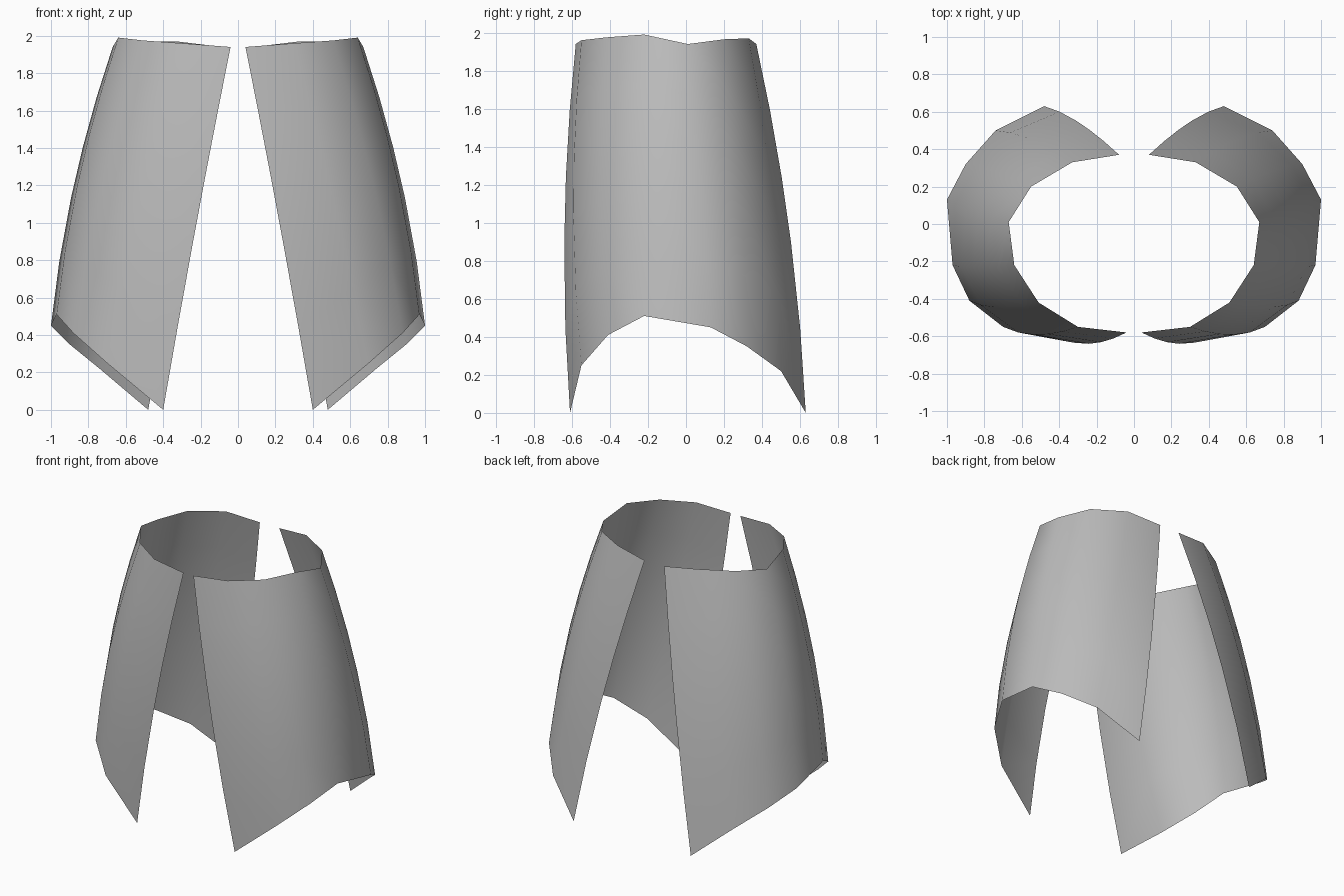
import bpy
import bmesh
from mathutils import Vector

cube = bpy.data.objects.get("Cube")
if cube:
    bpy.data.objects.remove(cube, do_unlink=True)

# Plain grey cloth
cloth = bpy.data.materials.new("grey_cloth")
cloth.use_nodes = True
grey = (0.5, 0.5, 0.5, 1)
cloth.diffuse_color = grey
cloth.node_tree.nodes["Principled BSDF"].inputs["Base Color"].default_value = grey

# Waist and hem outlines of one panel, from the front edge round to the back edge
WAIST = [(.04, -.58, 1.94), (.30, -.55, 1.96), (.51, -.42, 1.975), (.64, -.22, 1.99),
         (.67, .01, 1.94), (.55, .20, 1.965), (.33, .33, 1.97), (.08, .37, 1.94)]
HEM = [(.40, -.61, 0), (.70, -.55, .25), (.88, -.41, .41), (.97, -.22, .51),
       (1, .13, .45), (.90, .32, .35), (.74, .50, .22), (.48, .63, 0)]
ROWS = [0, .18, .36, .54, .77, 1]
BULGE = .045


def outward(i):
    """Horizontal direction pointing away from the body at column i."""
    a, b = max(i - 1, 0), min(i + 1, len(WAIST) - 1)
    along = Vector(WAIST[b]) + Vector(HEM[b]) - Vector(WAIST[a]) - Vector(HEM[a])
    return Vector((along.y, -along.x, 0)).normalized()


def make_panel(name, side):
    """Single-sheet skirt panel, bowed outward between waist and hem."""
    bm = bmesh.new()
    grid = []
    for t in ROWS:
        row = []
        for i, (top, low) in enumerate(zip(WAIST, HEM)):
            p = Vector(top).lerp(Vector(low), t) + outward(i) * BULGE * 4 * t * (1 - t)
            row.append(bm.verts.new((p.x * side, p.y, p.z)))
        grid.append(row)
    for upper, lower in zip(grid, grid[1:]):
        for i in range(len(WAIST) - 1):
            quad = [upper[i], lower[i], lower[i + 1], upper[i + 1]]
            face = bm.faces.new(quad if side > 0 else quad[::-1])
            face.smooth = True
    mesh = bpy.data.meshes.new(name)
    bm.to_mesh(mesh)
    bm.free()
    mesh.materials.append(cloth)
    panel = bpy.data.objects.new(name, mesh)
    bpy.context.collection.objects.link(panel)


make_panel("left_skirt_panel", 1)
make_panel("right_skirt_panel", -1)
